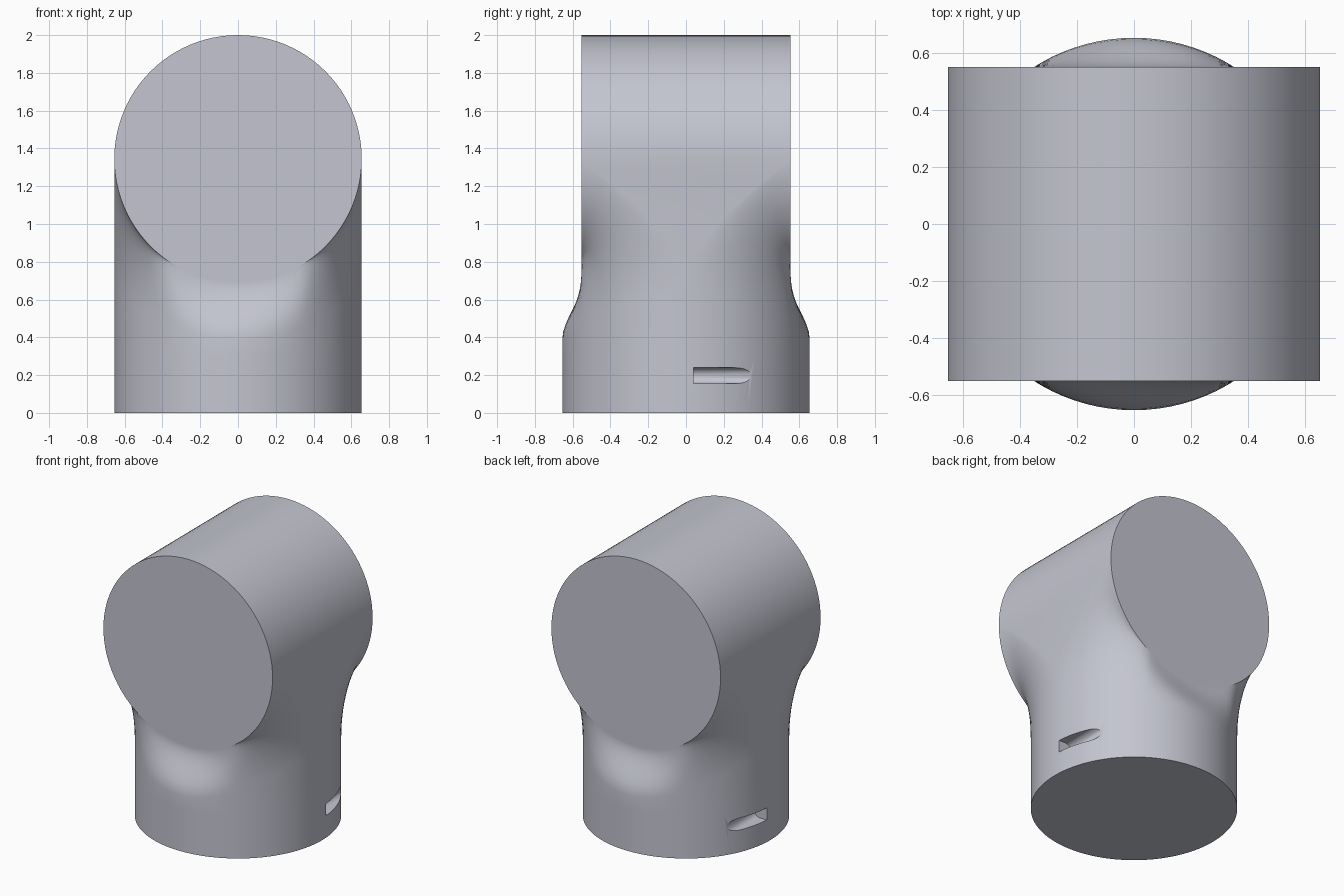
import bpy, bmesh
from math import sin, cos, pi, sqrt

cube = bpy.data.objects.get("Cube")
if cube:
    bpy.data.objects.remove(cube, do_unlink=True)

R = 0.655        # radius of both cylinders
ZC = 2 - R       # height of the horizontal axis
HALF = 0.553     # half length of the horizontal cylinder
BLEND = 0.3      # width of the fillet around the round end faces
COLS, ROWS = 48, 14

grey = bpy.data.materials.new("cool grey")
grey.use_nodes = True
colour = (0.55, 0.56, 0.63, 1)
grey.diffuse_color = colour
grey.node_tree.nodes["Principled BSDF"].inputs["Base Color"].default_value = colour


def depth(x, d):
    """Half depth of the body at x, at distance d outside the end disc."""
    wall = sqrt(max(0, R * R - x * x))
    t = min(1, d / BLEND)
    if wall > HALF:
        f = 1 - t * t * (3 - 2 * t)            # shoulder below the disc
    else:
        f = 1 - sqrt(max(0, 1 - (1 - t) ** 2))  # hollow fillet beside it
    return wall + (HALF - wall) * f


def sheet_row(side, d=None, z=None):
    """One row of points: an arc offset from the disc, or a level ring."""
    row = []
    for i in range(COLS + 1):
        x = R * sin(pi * (i / COLS - 0.5))
        if d is None:
            y, h = depth(x, BLEND), z
        else:
            y, h = depth(x, d), ZC - sqrt(max(0, (R + d) ** 2 - x * x))
        row.append(bm.verts.new((x, side * y, h)))
    return row


def bridge(a, b):
    for i in range(len(a) - 1):
        bm.faces.new((a[i], a[i + 1], b[i + 1], b[i]))


# Body: blended walls, side strips, half-round top, flat ends and base
bm = bmesh.new()
sheets, tops = [], []
for side in (-1, 1):
    rows = [sheet_row(side, d=BLEND * (r / ROWS) ** 2) for r in range(ROWS + 1)]
    rows += [sheet_row(side, z=0.3), sheet_row(side, z=0)]
    for a, b in zip(rows, rows[1:]):
        bridge(a, b)
    arc = [bm.verts.new((R * cos(pi * i / COLS), side * HALF, ZC + R * sin(pi * i / COLS)))
           for i in range(1, COLS)]
    top = [rows[0][-1]] + arc + [rows[0][0]]
    bm.faces.new(rows[0] + arc)
    sheets.append(rows)
    tops.append(top)
bridge(tops[0], tops[1])
for end in (0, -1):
    bridge([r[end] for r in sheets[0]], [r[end] for r in sheets[1]])
bm.faces.new(sheets[0][-1] + sheets[1][-1][::-1])
bmesh.ops.remove_doubles(bm, verts=bm.verts, dist=0.0002)
bmesh.ops.recalc_face_normals(bm, faces=bm.faces)
mesh = bpy.data.meshes.new("pipe_elbow_body")
bm.to_mesh(mesh)
bm.free()
mesh.materials.append(grey)
body = bpy.data.objects.new("pipe_elbow_body", mesh)
bpy.context.collection.objects.link(body)
bpy.context.view_layer.objects.active = body
body.select_set(True)

# Locking slots: round-floored grooves, one on each side
for side in (-1, 1):
    bm = bmesh.new()
    outline = [(0.75, 0.042), (0.6, 0.042)]
    outline += [(0.6 - 0.042 * sin(pi * k / 12), 0.042 * cos(pi * k / 12)) for k in range(1, 12)]
    outline += [(0.6, -0.042), (0.75, -0.042)]
    face = bm.faces.new([bm.verts.new((side * x, 0.04, 0.197 + z)) for x, z in outline])
    ext = bmesh.ops.extrude_face_region(bm, geom=[face])
    bmesh.ops.translate(bm, vec=(0, 0.5, 0),
                        verts=[v for v in ext["geom"] if isinstance(v, bmesh.types.BMVert)])
    bmesh.ops.recalc_face_normals(bm, faces=bm.faces)
    cut_mesh = bpy.data.meshes.new("slot_cutter")
    bm.to_mesh(cut_mesh)
    bm.free()
    cut_mesh.materials.append(grey)
    cutter = bpy.data.objects.new("slot_cutter", cut_mesh)
    cutter.hide_render = True
    bpy.context.collection.objects.link(cutter)
    mod = body.modifiers.new("slot", "BOOLEAN")
    mod.operation = "DIFFERENCE"
    mod.solver = "EXACT"
    mod.object = cutter
    bpy.ops.object.modifier_apply(modifier=mod.name)
    bpy.data.objects.remove(cutter, do_unlink=True)

# Smooth walls with crisp rims around the flat faces
bpy.ops.object.shade_smooth_by_angle(angle=pi / 5)
bm = bmesh.new()
bm.from_mesh(body.data)
for f in bm.faces:
    if len(f.verts) > COLS:
        f.smooth = False
        for e in f.edges:
            e.smooth = False
bm.to_mesh(body.data)
bm.free()
